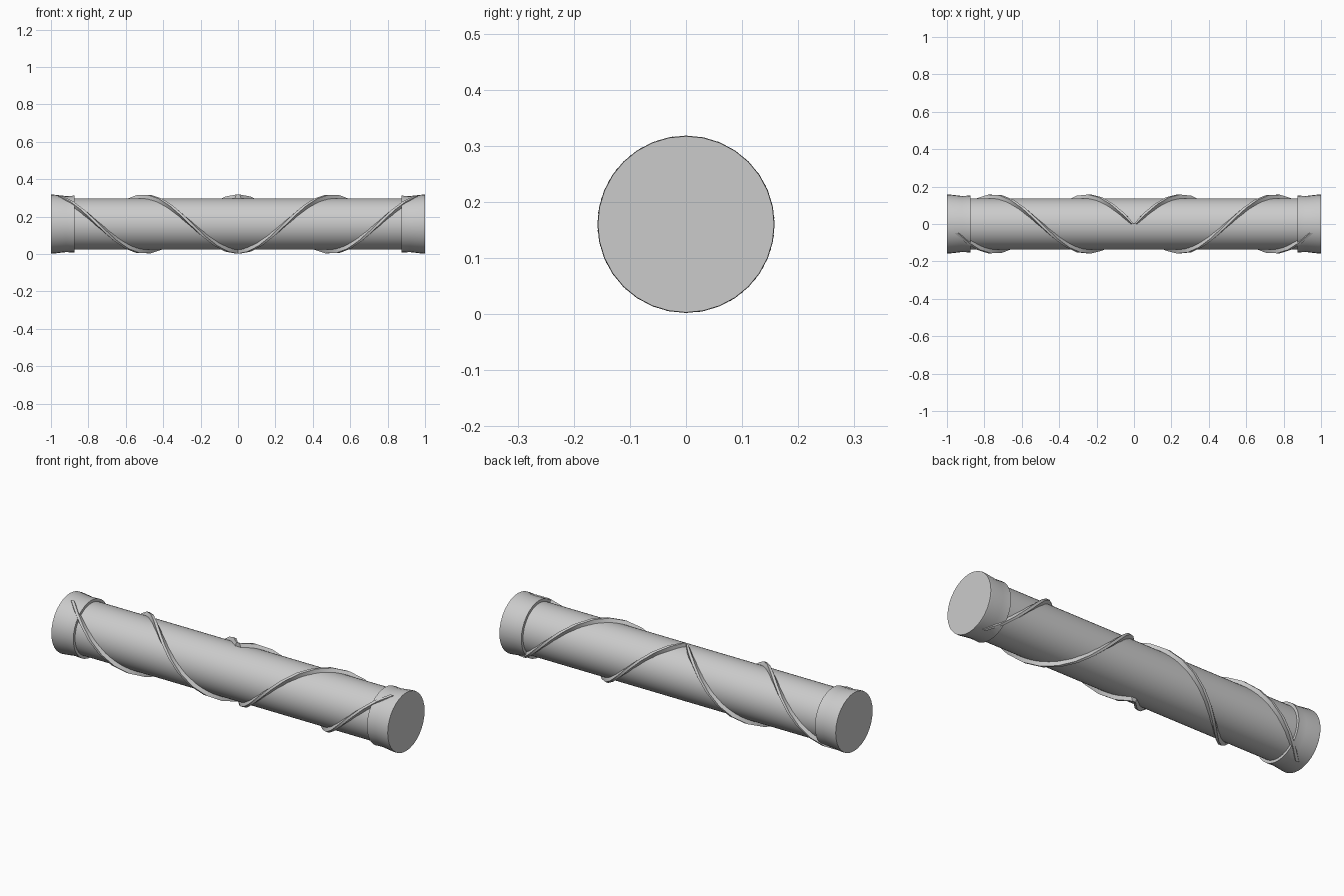
import bpy, bmesh, math

if "Cube" in bpy.data.objects:
    bpy.data.objects.remove(bpy.data.objects["Cube"])

AXIS_Z = 0.16
BODY_R = 0.137

grey = bpy.data.materials.new("light_grey")
grey.use_nodes = True
grey.diffuse_color = (0.6, 0.6, 0.6, 1)
grey.node_tree.nodes["Principled BSDF"].inputs["Base Color"].default_value = (0.6, 0.6, 0.6, 1)


def finish(name, bm, angle, mirror=True):
    bmesh.ops.recalc_face_normals(bm, faces=bm.faces)
    mesh = bpy.data.meshes.new(name)
    bm.to_mesh(mesh)
    bm.free()
    mesh.materials.append(grey)
    obj = bpy.data.objects.new(name, mesh)
    bpy.context.collection.objects.link(obj)
    obj.location.z = AXIS_Z
    bpy.ops.object.select_all(action='DESELECT')
    obj.select_set(True)
    bpy.context.view_layer.objects.active = obj
    bpy.ops.object.shade_smooth_by_angle(angle=math.radians(angle))
    if mirror:
        obj.modifiers.new("Mirror", 'MIRROR').use_mirror_merge = False


def skin(bm, rings, closed_path=False):
    """Join rings of points with quads and close both ends."""
    loops = [[bm.verts.new(p) for p in ring] for ring in rings]
    n = len(loops[0])
    for a, b in zip(loops, loops[1:]):
        for i in range(n):
            j = (i + 1) % n
            bm.faces.new((a[i], a[j], b[j], b[i]))
    bm.faces.new(loops[0])
    bm.faces.new(loops[-1])


def lathe(name, profile, sides, mirror=True):
    """Turn (x, radius) pairs around the long axis."""
    bm = bmesh.new()
    turn = [2 * math.pi * i / sides for i in range(sides)]
    skin(bm, [[(x, r * math.cos(t), r * math.sin(t)) for t in turn] for x, r in profile])
    finish(name, bm, 35, mirror)


def ridge(name, phase, end=0.95, steps=16):
    """Raised cord winding once per unit; angle 0 is the top, the back comes next."""
    bm = bmesh.new()
    section = [(-0.02, 0.128), (-0.009, 0.158), (0.009, 0.158), (0.02, 0.128)]
    rings = []
    for k in range(steps + 1):
        x = end * k / steps
        t = 2 * math.pi * x + phase
        rings.append([(max(0, x + dx), r * math.sin(t), r * math.cos(t)) for dx, r in section])
    skin(bm, rings)
    bmesh.ops.remove_doubles(bm, verts=bm.verts, dist=0.0001)
    finish(name, bm, 30)


# Main shaft
lathe("shaft", [(-0.98, BODY_R), (0.98, BODY_R)], 48, mirror=False)

# Flared collars closing both ends
lathe("end_collars", [(0.873, 0.13), (0.873, 0.152), (0.92, 0.15), (0.99, 0.158), (1.0, 0.157)], 32)

# Two cords wound around each half, mirrored at the middle
ridge("top_start_cords", 0)
ridge("bottom_start_cords", math.pi)
